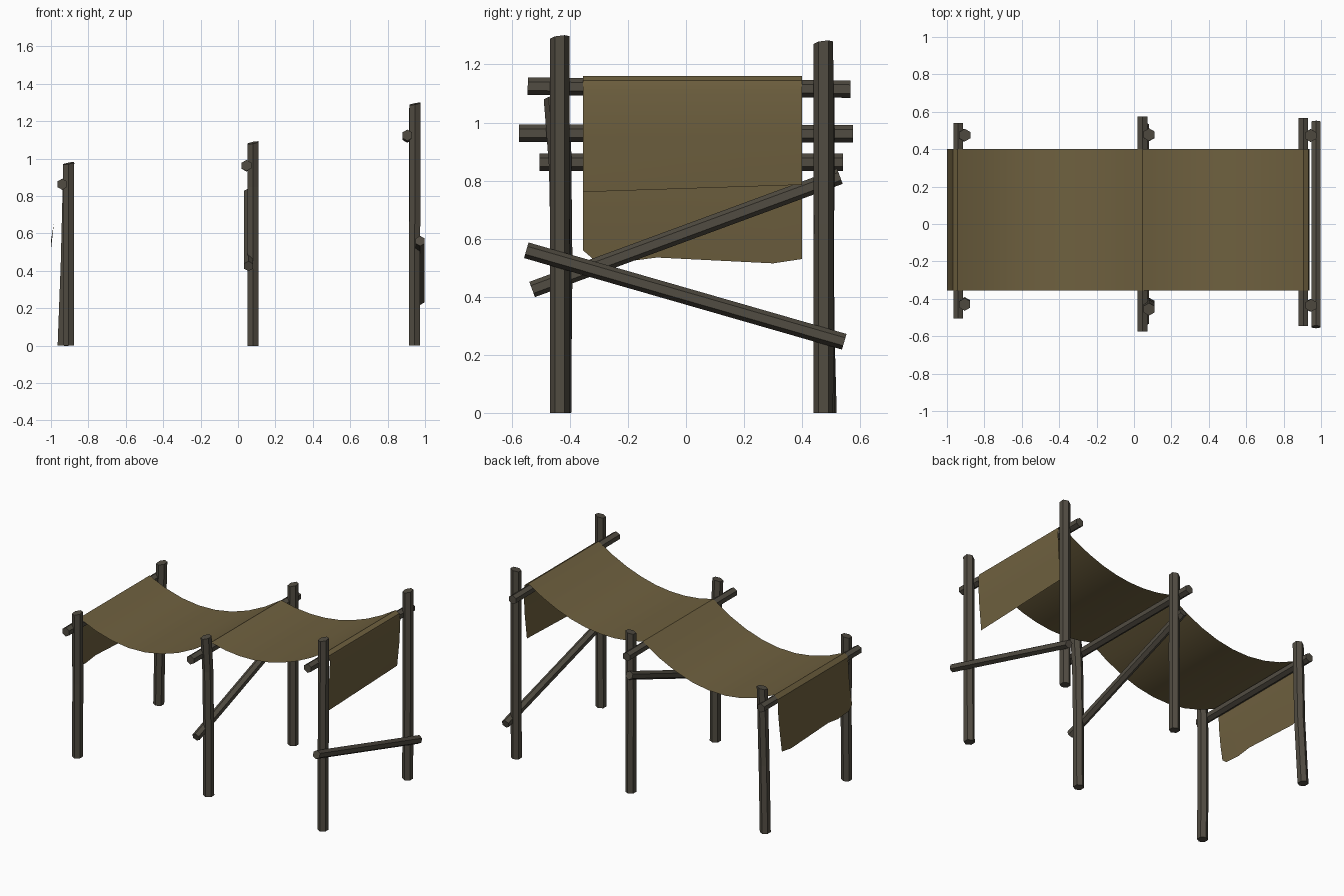
import bpy, bmesh, math
from mathutils import Vector

if "Cube" in bpy.data.objects:
    bpy.data.objects.remove(bpy.data.objects["Cube"])


def material(name, rgb):
    m = bpy.data.materials.new(name)
    m.diffuse_color = (*rgb, 1)
    m.use_nodes = True
    m.node_tree.nodes["Principled BSDF"].inputs["Base Color"].default_value = m.diffuse_color
    return m


WOOD = material("weathered wood", (0.082, 0.072, 0.054))
CLOTH = material("tan canvas", (0.158, 0.118, 0.050))


def finish(name, bm, mat):
    bmesh.ops.recalc_face_normals(bm, faces=bm.faces)
    me = bpy.data.meshes.new(name)
    bm.to_mesh(me)
    bm.free()
    me.materials.append(mat)
    ob = bpy.data.objects.new(name, me)
    bpy.context.collection.objects.link(ob)
    return ob


def log(name, points, radius, side, tilt=0.0):
    """Six-sided log through the points; one corner faces `side`."""
    pts = [Vector(p) for p in points]
    axis = (pts[-1] - pts[0]).normalized()
    u = Vector(side)
    u = (u - axis * u.dot(axis)).normalized()
    v = axis.cross(u)
    bm = bmesh.new()
    rings = []
    for k, p in enumerate(pts):
        ring = []
        for i in range(6):
            a = i * math.pi / 3
            co = p + (u * math.cos(a) + v * math.sin(a)) * radius
            if k == len(pts) - 1:          # roughly sawn, slanted end
                co += axis * tilt * math.cos(a + 1.0)
            ring.append(bm.verts.new(co))
        rings.append(ring)
    for a, b in zip(rings, rings[1:]):
        for i in range(6):
            j = (i + 1) % 6
            bm.faces.new((a[i], a[j], b[j], b[i]))
    bm.faces.new(rings[0])
    bm.faces.new(rings[-1])
    return finish(name, bm, WOOD)


# Upright posts: foot, bend, top
posts = {
    "left_front_post": [(-.905, -.43, 0), (-.905, -.425, .5), (-.905, -.43, .975)],
    "left_back_post": [(-.935, .485, 0), (-.918, .473, .45), (-.905, .475, .97)],
    "middle_front_post": [(.08, -.428, 0), (.08, -.43, .45), (.08, -.438, .85), (.08, -.456, 1.085)],
    "middle_back_post": [(.08, .478, 0), (.08, .476, .55), (.08, .478, 1.085)],
    "right_front_post": [(.943, -.435, 0), (.945, -.435, .65), (.947, -.435, 1.293)],
    "right_back_post": [(.943, .473, 0), (.945, .474, .65), (.945, .473, 1.275)],
}
for name, pts in posts.items():
    log(name, pts, .034, (0, 1, 0), .008)

# Cross beams carrying the cloth, and the lashed braces
log("left_beam", [(-.94, -.505, .863), (-.94, .54, .863)], .030, (0, 0, 1))
log("middle_beam", [(.045, -.575, .963), (.045, .575, .961)], .030, (0, 0, 1))
log("right_beam", [(.905, -.545, 1.125), (.905, .567, 1.115)], .030, (0, 0, 1))
log("middle_diagonal_brace", [(.056, -.53, .425), (.056, .53, .815)], .028, (0, 0, 1))
log("right_low_brace", [(.974, -.55, .56), (.974, .545, .245)], .028, (0, 0, 1))


# Cloth: a single sheet draped over the beams with a flap at each end
def span(p, q, sag, n=8):
    out = []
    for i in range(n + 1):
        t = i / n
        out.append((p[0] + (q[0] - p[0]) * t,
                    p[1] + (q[1] - p[1]) * t - 4 * sag * t * (1 - t)))
    return out


profile = [(-1.0, .53), (-.985, .65), (-.972, .78), (-.969, .875)]
profile += span((-.945, .900), (.045, .998), .15)
profile += span((.045, .998), (.905, 1.160), .10)[1:]
profile += [(.932, 1.145), (.939, 1.11), (.932, .95), (.915, .77)]

ys = [-.355, -.32, -.20, -.10, .10, .30, .40]
left_hem = [.56, .53, .522, .535, .525, .515, .53]
bm = bmesh.new()
grid = []
for k, (x, z) in enumerate(profile):
    row = []
    for y, hem in zip(ys, left_hem):
        zz = z
        if k == 0:
            zz = hem
        elif k == len(profile) - 1:
            zz = .773 + (y - .02) * .033
        row.append(bm.verts.new((x, y, zz)))
    grid.append(row)
for a, b in zip(grid, grid[1:]):
    for i in range(len(ys) - 1):
        bm.faces.new((a[i], b[i], b[i + 1], a[i + 1]))
cloth = finish("draped_cloth", bm, CLOTH)
# keep the outside of the sheet facing up
top = max(cloth.data.polygons, key=lambda p: abs(p.normal.z))
if top.normal.z < 0:
    cloth.data.flip_normals()
bpy.context.view_layer.objects.active = cloth
cloth.select_set(True)
bpy.ops.object.shade_smooth_by_angle(angle=math.radians(30))
